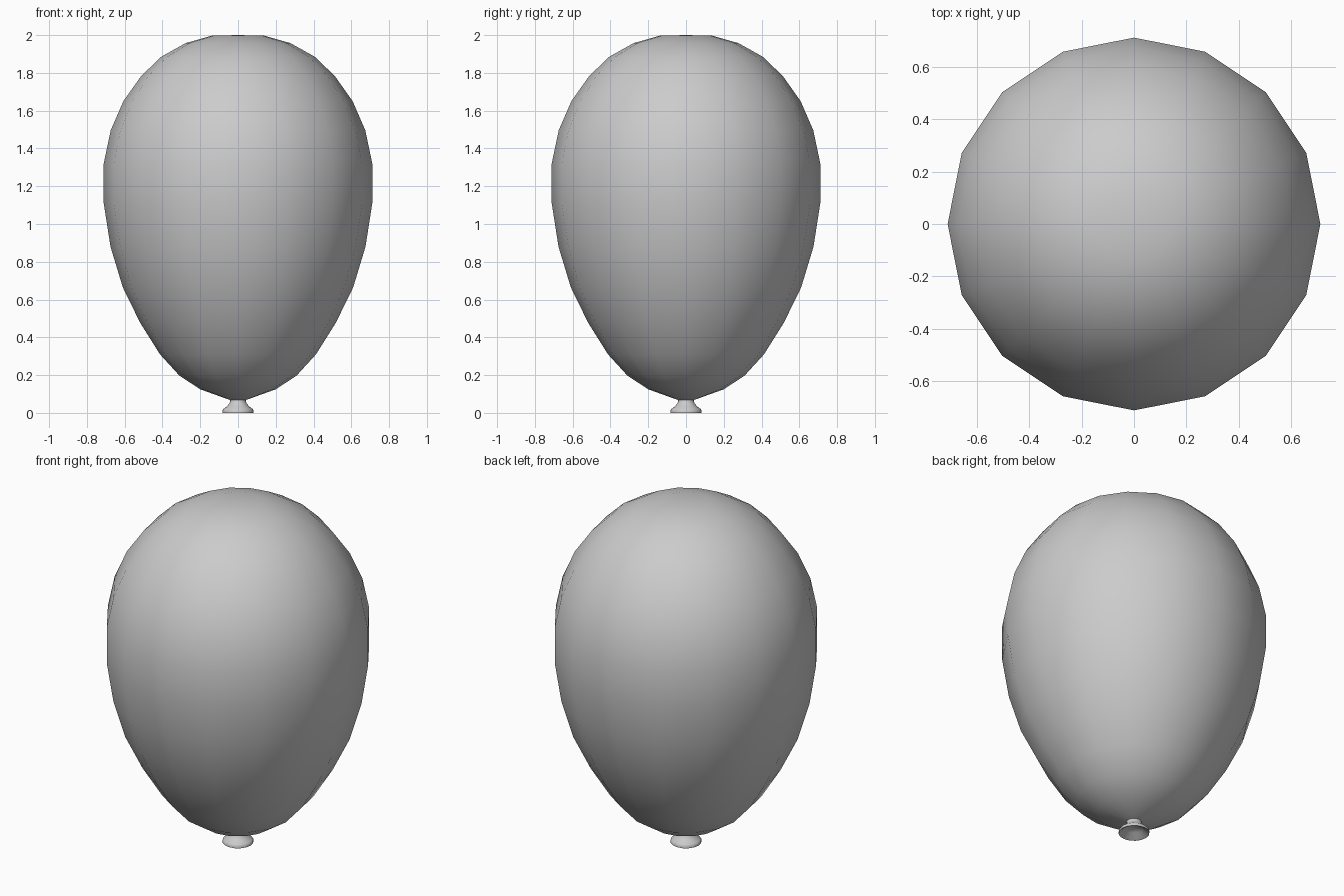
import bpy, bmesh
from math import cos, sin, pi

if "Cube" in bpy.data.objects:
    bpy.data.objects.remove(bpy.data.objects["Cube"])

SIDES = 16


def lathe(name, profile):
    """Revolve (radius, z) points round z; radius 0 makes a pole."""
    bm = bmesh.new()
    rings = []
    for r, z in profile:
        n = 1 if r == 0 else SIDES
        rings.append([bm.verts.new((r * cos(2 * pi * i / SIDES),
                                    r * sin(2 * pi * i / SIDES), z)) for i in range(n)])
    for a, b in zip(rings, rings[1:]):
        for i in range(SIDES):
            j = (i + 1) % SIDES
            if len(a) == 1:
                bm.faces.new((a[0], b[j], b[i]))
            elif len(b) == 1:
                bm.faces.new((a[i], a[j], b[0]))
            else:
                bm.faces.new((a[i], a[j], b[j], b[i]))
    bmesh.ops.recalc_face_normals(bm, faces=bm.faces)
    mesh = bpy.data.meshes.new(name)
    bm.to_mesh(mesh)
    bm.free()
    obj = bpy.data.objects.new(name, mesh)
    bpy.context.collection.objects.link(obj)
    bpy.ops.object.select_all(action='DESELECT')
    obj.select_set(True)
    bpy.context.view_layer.objects.active = obj
    bpy.ops.object.shade_smooth_by_angle(angle=0.9)
    return obj


# Inflated body, from the neck up to the crown
lathe("balloon_body", [
    (0, 0.065), (0.042, 0.068), (0.2, 0.125), (0.31, 0.197), (0.413, 0.31),
    (0.518, 0.477), (0.61, 0.665), (0.675, 0.88), (0.711, 1.11), (0.711, 1.32),
    (0.674, 1.496), (0.607, 1.65), (0.513, 1.783), (0.407, 1.885),
    (0.277, 1.958), (0.139, 1.997), (0, 2.0)])

# Flared mouthpiece with a hollow underside
lathe("mouthpiece", [
    (0, 0.072), (0.041, 0.072), (0.043, 0.055), (0.057, 0.036), (0.078, 0.02),
    (0.083, 0.012), (0.083, 0.0), (0.074, 0.003), (0.045, 0.027), (0, 0.04)])
